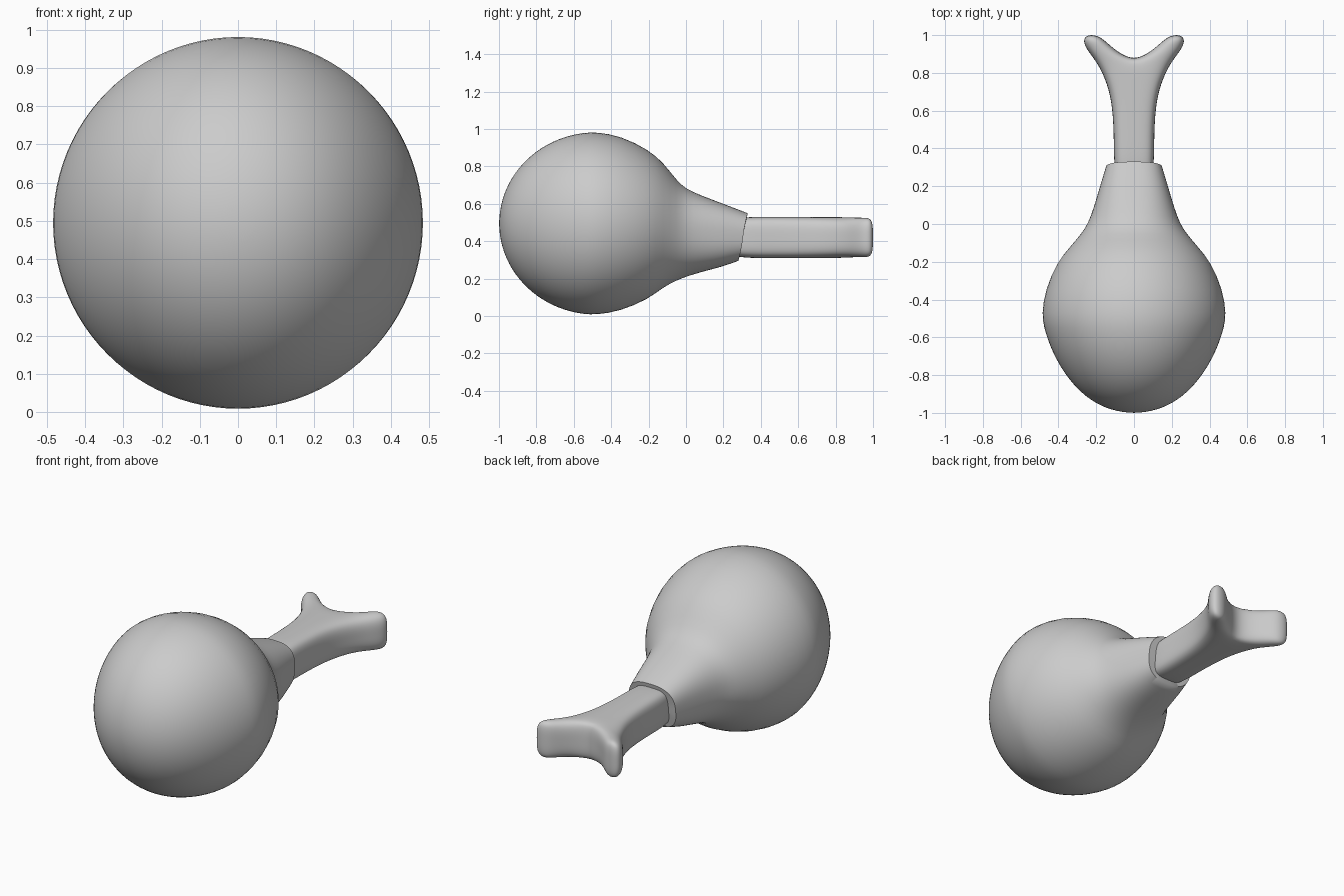
import bpy
import bmesh
from math import sin, cos, pi, radians, copysign

cube = bpy.data.objects.get("Cube")
if cube:
    bpy.data.objects.remove(cube)

grey = bpy.data.materials.new("plain_grey")
grey.use_nodes = True
colour = (0.6, 0.6, 0.6, 1)
grey.diffuse_color = colour
grey.node_tree.nodes["Principled BSDF"].inputs["Base Color"].default_value = colour


def finish(name, bm, mirror=False, levels=1):
    """Turn a bmesh into a smooth, subdivided object."""
    bmesh.ops.recalc_face_normals(bm, faces=bm.faces)
    mesh = bpy.data.meshes.new(name)
    bm.to_mesh(mesh)
    bm.free()
    mesh.materials.append(grey)
    obj = bpy.data.objects.new(name, mesh)
    bpy.context.collection.objects.link(obj)
    if mirror:
        obj.modifiers.new("Mirror", "MIRROR").use_clip = True
    sub = obj.modifiers.new("Subdivision", "SUBSURF")
    sub.levels = sub.render_levels = levels
    bpy.ops.object.select_all(action="DESELECT")
    obj.select_set(True)
    bpy.context.view_layer.objects.active = obj
    if mirror:
        bpy.ops.object.shade_smooth()
    else:
        bpy.ops.object.shade_smooth_by_angle(angle=radians(60))
    return obj


def power(value, squareness):
    return copysign(abs(value) ** (2 / squareness), value)


# Meat: round front, then a tapering, slightly square neck
SIDES = 48
STEPS = 12
stations = []
for i in range(1, STEPS + 1):
    a = i / STEPS * pi / 2
    r = 0.49 * sin(a)
    stations.append((-0.48 - 0.52 * cos(a), r * (1 - 0.07 * sin(2 * a)),
                     0.495 + r, 0.495 - r, 2))
# each entry: y, half width, top, bottom, squareness
stations += [
    (-0.35, 0.472, 0.965, 0.025, 2),
    (-0.2, 0.407, 0.89, 0.09, 2),
    (-0.12, 0.338, 0.82, 0.155, 2),
    (-0.05, 0.278, 0.725, 0.19, 2.1),
    (0, 0.245, 0.68, 0.21, 2.2),
    (0.08, 0.215, 0.645, 0.235, 2.4),
    (0.2, 0.18, 0.6, 0.265, 2.6),
    (0.305, 0.148, 0.55, 0.295, 2.7),
]
bm = bmesh.new()
rings = []
for y, half, top, bottom, sq in stations:
    tilt = 0.025 if y > 0.3 else 0
    ring = []
    for k in range(SIDES):
        t = 2 * pi * k / SIDES
        ring.append(bm.verts.new((
            half * power(cos(t), sq),
            y + tilt * sin(t),
            (top + bottom) / 2 + (top - bottom) / 2 * power(sin(t), sq))))
    rings.append(ring)
nose = bm.verts.new((0, -1, 0.495))
for k in range(SIDES):
    n = (k + 1) % SIDES
    bm.faces.new((nose, rings[0][k], rings[0][n]))
    for a, b in zip(rings, rings[1:]):
        bm.faces.new((a[k], b[k], b[n], a[n]))
rim = bm.faces.new(rings[-1])
crease = bm.edges.layers.float.new("crease_edge")
for edge in rim.edges:
    edge[crease] = 1
finish("meat", bm)

# Bone: mirrored cage, shaft stations first, then one prong of the fork
# each entry: outer x, outer y, inner x, inner y
plan = [
    (0.107, 0.2, 0, 0.2),
    (0.105, 0.45, 0, 0.45),
    (0.115, 0.65, 0, 0.65),
    (0.155, 0.78, 0, 0.76),
    (0.205, 0.87, 0, 0.85),
    (0.268, 0.945, 0.125, 0.94),
    (0.265, 1.002, 0.185, 1.002),
]
bm = bmesh.new()
cage = []
for ox, oy, ix, iy in plan:
    cage.append([[bm.verts.new((x, y, 0.42 + 0.11 * row)) for row in (-1, 0, 1)]
                 for x, y in ((ox, oy), (ix, iy))])
for i, (a, b) in enumerate(zip(cage, cage[1:])):
    for row in (0, 2):
        bm.faces.new((a[0][row], a[1][row], b[1][row], b[0][row]))
    for row in (0, 1):
        bm.faces.new((a[0][row], b[0][row], b[0][row + 1], a[0][row + 1]))
        if i >= 4:
            bm.faces.new((a[1][row], b[1][row], b[1][row + 1], a[1][row + 1]))
for end in (cage[0], cage[-1]):
    for row in (0, 1):
        bm.faces.new((end[0][row], end[1][row], end[1][row + 1], end[0][row + 1]))
finish("bone", bm, mirror=True, levels=3)
